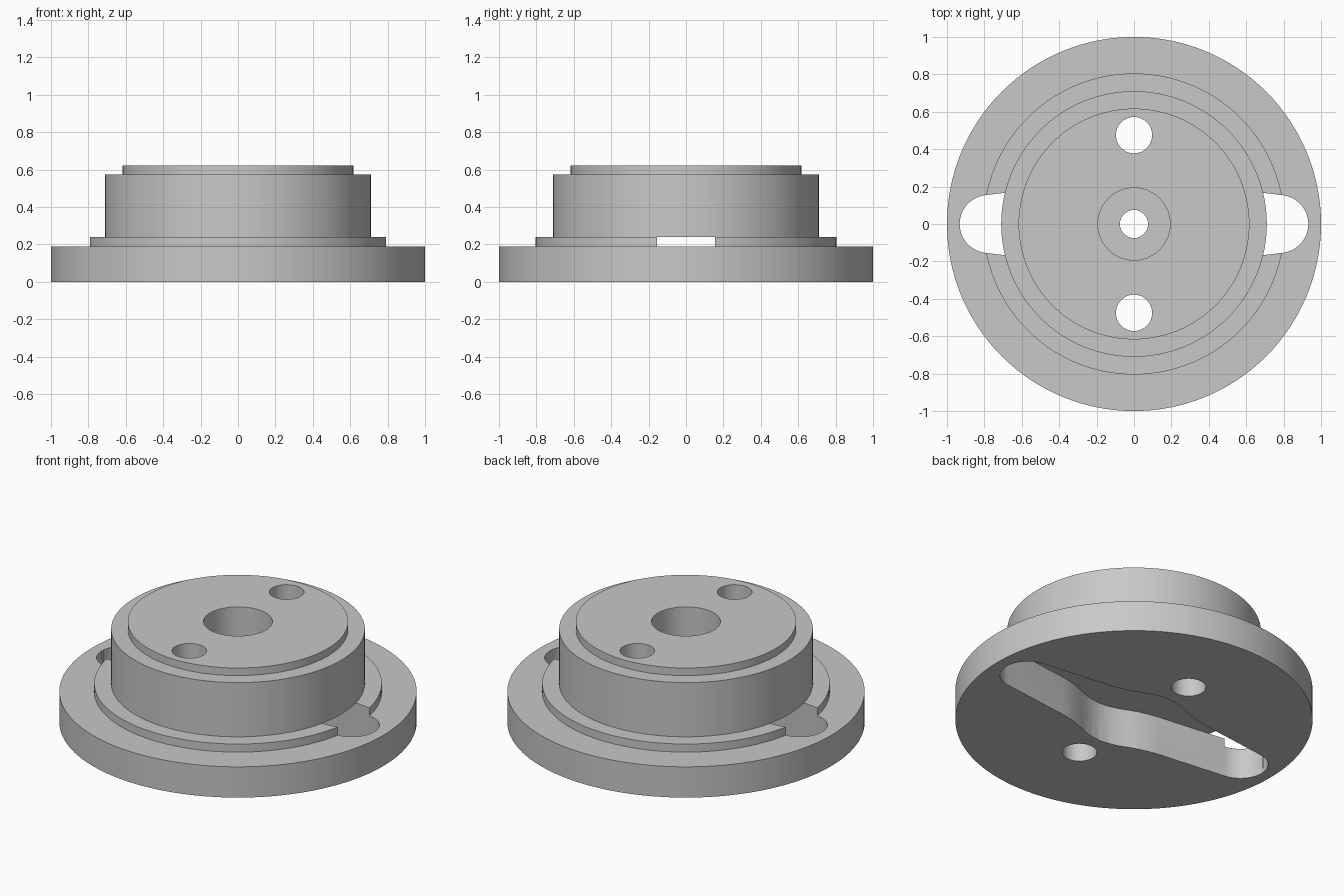
import bpy, bmesh
from math import sin, cos, pi, radians

cube = bpy.data.objects.get("Cube")
if cube:
    bpy.data.objects.remove(cube, do_unlink=True)

SEGMENTS = 128

grey = bpy.data.materials.new("machined_grey")
grey.use_nodes = True
colour = (0.58, 0.58, 0.58, 1)
grey.diffuse_color = colour
grey.node_tree.nodes["Principled BSDF"].inputs["Base Color"].default_value = colour


def make_object(name, bm):
    bmesh.ops.recalc_face_normals(bm, faces=bm.faces)
    mesh = bpy.data.meshes.new(name)
    bm.to_mesh(mesh)
    bm.free()
    mesh.materials.append(grey)
    obj = bpy.data.objects.new(name, mesh)
    bpy.context.collection.objects.link(obj)
    return obj


def revolve(name, profile):
    """Turn a closed (radius, z) profile around the z axis."""
    bm = bmesh.new()
    rings = []
    for i in range(SEGMENTS):
        a = 2 * pi * i / SEGMENTS
        rings.append([bm.verts.new((r * cos(a), r * sin(a), z)) for r, z in profile])
    count = len(profile)
    for i, ring in enumerate(rings):
        after = rings[(i + 1) % SEGMENTS]
        for j in range(count):
            k = (j + 1) % count
            bm.faces.new((ring[j], after[j], after[k], ring[k]))
    return make_object(name, bm)


def prism(name, outline, bottom, top):
    """Extrude a flat outline between two heights."""
    bm = bmesh.new()
    base = bm.faces.new([bm.verts.new((x, y, bottom)) for x, y in outline])
    result = bmesh.ops.extrude_face_region(bm, geom=[base])
    verts = [v for v in result["geom"] if isinstance(v, bmesh.types.BMVert)]
    bmesh.ops.translate(bm, verts=verts, vec=(0, 0, top - bottom))
    return make_object(name, bm)


def cut(target, cutter):
    cutter.hide_render = True
    mod = target.modifiers.new("cut", "BOOLEAN")
    mod.operation = "DIFFERENCE"
    mod.solver = "EXACT"
    mod.object = cutter
    bpy.context.view_layer.objects.active = target
    bpy.ops.object.modifier_apply(modifier=mod.name)
    bpy.data.objects.remove(cutter, do_unlink=True)


# Stepped flange and hub, with a counterbored centre hole
hub = revolve("flanged_hub", [
    (0.075, 0), (1, 0), (1, 0.19), (0.805, 0.19), (0.805, 0.24), (0.71, 0.24),
    (0.71, 0.575), (0.617, 0.575), (0.617, 0.622), (0.193, 0.622),
    (0.193, 0.34), (0.075, 0.34)])

# Two-armed pocket underneath: round middle, tapered arms, rounded ends
quarter = [(0, 0.3), (0.06, 0.294), (0.12, 0.278), (0.18, 0.253), (0.23, 0.235),
           (0.28, 0.221), (0.34, 0.209)]
for i in range(13):
    a = radians(83) * (1 - i / 12)
    quarter.append((0.777 + 0.155 * cos(a), 0.155 * sin(a)))
upper = [(-x, y) for x, y in quarter[:0:-1]] + quarter
lower = [(x, -y) for x, y in upper[-2:0:-1]]
cut(hub, prism("pocket_cutter", upper + lower, -0.1, 0.2405))

# Two through holes
for side in (-1, 1):
    circle = [(0.097 * cos(2 * pi * i / 48), side * 0.475 + 0.097 * sin(2 * pi * i / 48))
              for i in range(48)]
    cut(hub, prism("hole_cutter", circle, -0.1, 0.8))

# Smooth round walls, crisp rims
bpy.ops.object.select_all(action="DESELECT")
hub.select_set(True)
bpy.context.view_layer.objects.active = hub
bpy.ops.object.shade_smooth_by_angle(angle=radians(30))
